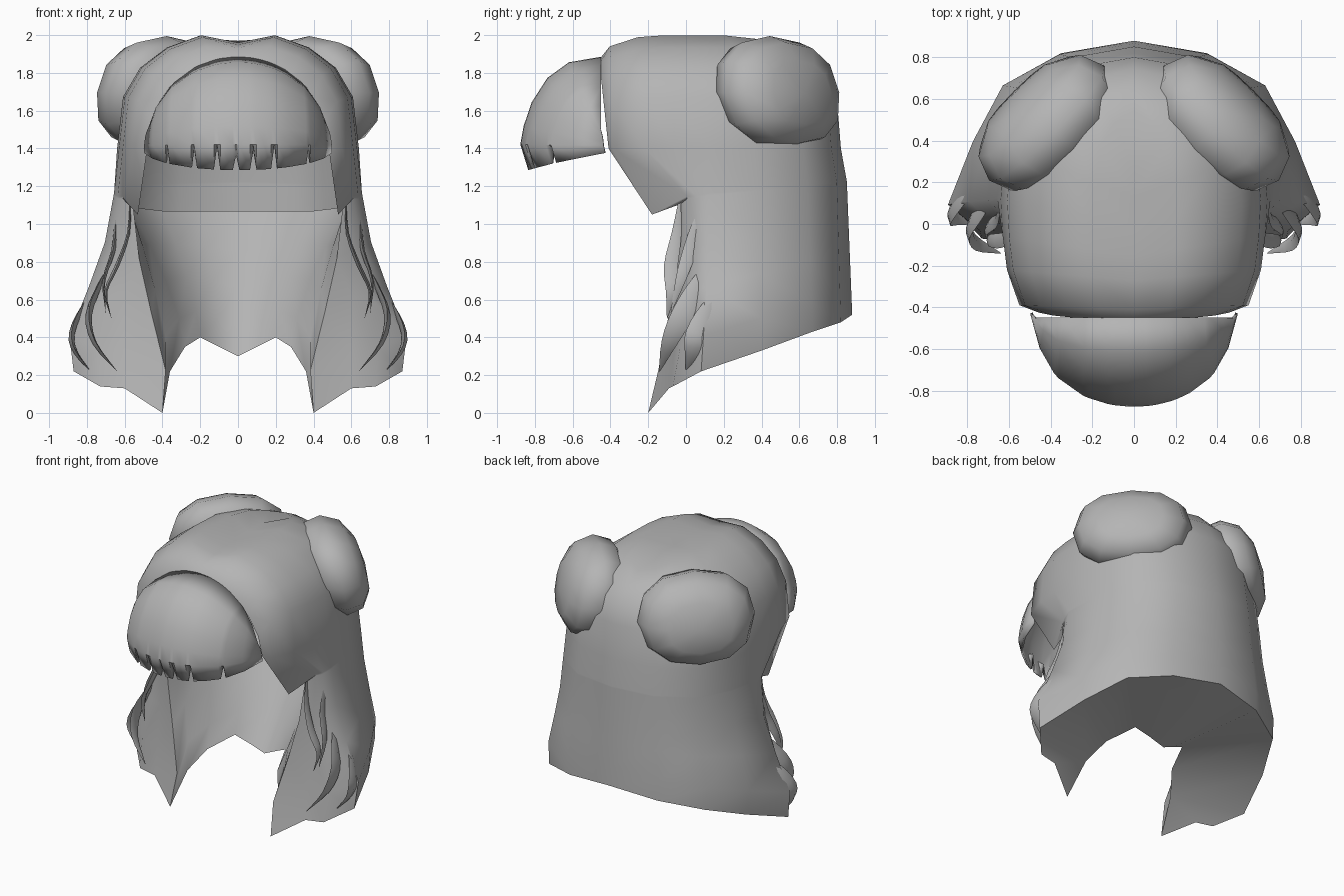
import bpy, bmesh
from math import sin, cos, radians, pi, asin
from mathutils import Vector

if "Cube" in bpy.data.objects:
    bpy.data.objects.remove(bpy.data.objects["Cube"])

# Single hair colour
hair = bpy.data.materials.new("hair_grey")
hair.use_nodes = True
GREY = (0.46, 0.46, 0.46, 1)
hair.diffuse_color = GREY
hair.node_tree.nodes["Principled BSDF"].inputs["Base Color"].default_value = GREY


def finish(name, bm, angle=50, mirror=False, recalc=True):
    if mirror:
        parts = bm.faces[:] + bm.edges[:] + bm.verts[:]
        copy = bmesh.ops.duplicate(bm, geom=parts)["geom"]
        for g in copy:
            if isinstance(g, bmesh.types.BMVert):
                g.co.x = -g.co.x
        bmesh.ops.reverse_faces(bm, faces=[g for g in copy if isinstance(g, bmesh.types.BMFace)])
        bmesh.ops.remove_doubles(bm, verts=bm.verts[:], dist=0.0005)
    if recalc:
        bmesh.ops.recalc_face_normals(bm, faces=bm.faces[:])
    mesh = bpy.data.meshes.new(name)
    bm.to_mesh(mesh)
    bm.free()
    mesh.materials.append(hair)
    ob = bpy.data.objects.new(name, mesh)
    bpy.context.collection.objects.link(ob)
    bpy.ops.object.select_all(action="DESELECT")
    ob.select_set(True)
    bpy.context.view_layer.objects.active = ob
    bpy.ops.object.shade_smooth_by_angle(angle=radians(angle))
    return ob


def grid(bm, rows):
    for a, b in zip(rows, rows[1:]):
        for i in range(min(len(a), len(b)) - 1):
            bm.faces.new((a[i], b[i], b[i + 1], a[i + 1]))


# Main hair: half outlines from back centre round to the front edge
back = [(0, .82), (.3, .77), (.52, .62), (.62, .36), (.64, .12)]
brow = back + [(.63, -.06), (.61, -.22), (.55, -.39)]
neck = [(x, y * 1.03) for x, y in back] + [(.63, .06), (.61, .01), (.57, -.02)]
hem = [(0, .88, .52), (.35, .82, .48), (.62, .67, .43), (.76, .4, .33),
       (.87, .08, .22), (.73, -.07, .14), (.6, -.09, .13), (.4, -.2, 0)]
# inside of the nape slopes up and back to meet the shell
inner_hem = [(.36, -.06, .22), (.28, .05, .35), (.2, .25, .4), (.1, .28, .35), (0, .3, .3)]
inner_top = [(.58, .12, 1.12), (.57, .42, 1.09), (.4, .69, 1.07), (.2, .78, 1.07), (0, .82, 1.07)]
ridge_y = [.42, .36, .27, .13, -.03, -.15, -.27, -.41]
ridge_z = [1.96, 1.97, 2.0, 2.02, 2.02, 2.02, 2.01, 1.96]
BROW_Z = 1.4
NOTCH = .79

bm = bmesh.new()
rows = []
# height fraction and sideways flare
for t, flare in [(0, 1), (.16, 1.1), (.38, .65), (.58, .28), (NOTCH, .08), (.8, .07)]:
    row = []
    for (bx, by), (hx, hy, hz) in zip(neck, hem):
        drop = (1 - t) ** 2 if hy < .1 else 1 - t
        row.append((bx + (hx - bx) * flare, by + (hy - by) * drop, hz + t * (BROW_Z - hz)))
    if t > NOTCH:
        row[-1] = (.53, -.18, 1.05)
    else:
        s = t / NOTCH
        k = s ** 1.4
        for (tx, ty, tz), (hx, hy, hz) in zip(inner_top, inner_hem):
            row.append((hx + (tx - hx) * k, hy + (ty - hy) * s, hz + (tz - hz) * s))
    rows.append([bm.verts.new(p) for p in row])

# Crown: hollow shell whose columns arch to the parting, then curl to a front lip
for n in range(6):
    u = n * pi / 10
    c = cos(u) if n < 5 else 0
    rise = sin(u) ** .7
    row = []
    for (bx, by), ry, rz in zip(brow, ridge_y, ridge_z):
        dip = .06 if n == 5 and rz > 2 else .03 * (n == 5)
        row.append((bx * c, ry + (by - ry) * c, BROW_Z + (rz - BROW_Z) * rise - dip))
    row.append((.48 * c, -.41 - .05 * sin(u), BROW_Z + .47 * sin(u)))
    rows.append([bm.verts.new(p) for p in row])
grid(bm, rows)

# Underside and sideburn closing
low = rows[0]
for i in range(4):
    bm.faces.new((low[i], low[i + 1], low[11 - i], low[12 - i]))
bm.faces.new(low[4:9])
bm.faces.new((rows[5][7], rows[6][7], rows[6][8]))
finish("main_hair", bm, angle=60, mirror=True)

# Fringe: bulging quarter dome with narrow notches cut in the hem
notches = [-.37, -.23, -.11, -.01, .08, .19, .37]
angles = {radians(i * 16): 0 for i in range(-5, 6)}
for k, x in enumerate(notches):
    mid = asin(x / .5)
    angles = {a: h for a, h in angles.items() if abs(a - mid) > radians(5)}
    angles.update({mid - radians(2): 0, mid: .08 + .02 * (k % 3), mid + radians(2): 0})
bm = bmesh.new()
rows = []
for deg in (0, 18, 36, 54, 68, 78, 90):
    v = radians(deg)
    row = []
    for a in sorted(angles):
        rim = 1.41 - .11 * cos(a)
        top = 1.43 + .455 * cos(a)
        y = -.45 - .435 * cos(a) * sin(v) ** .8 + .1 * sin(v) * sin(a) ** 8
        z = rim + (top - rim) * cos(v)
        if deg == 90:
            y += .05 * cos(a)
            z += angles[a] - .015
        row.append(bm.verts.new((.5 * sin(a) * (.95 + .06 * sin(v)), y, z)))
    rows.append(row)
grid(bm, rows)
fringe = finish("fringe", bm, recalc=False)
thick = fringe.modifiers.new("thickness", "SOLIDIFY")
thick.thickness = .012
thick.offset = -1


# Buns: flattened faceted balls facing out and back, leaning in at the top
def bun(name, side):
    bm = bmesh.new()
    bmesh.ops.create_uvsphere(bm, u_segments=12, v_segments=6, radius=1)
    for v in bm.verts:
        # fuller, boxier edge than a plain ball
        p = Vector([abs(c) ** .85 * (1 if c > 0 else -1) for c in v.co])
        along, up = p.x * .39, p.y * .3
        out = p.z * .21 - p.y * .06
        v.co = (side * (.42 + (along + out) * .7071), .485 + (out - along) * .7071, 1.695 + up)
    finish(name, bm, angle=60)


bun("left_bun", 1)
bun("right_bun", -1)


# Loose side strands: tapered blades with a thin diamond section
def smooth_path(pts, steps=3):
    ext = [pts[0] * 2 - pts[1]] + pts + [pts[-1] * 2 - pts[-2]]
    out = []
    for a, b, c, d in zip(ext, ext[1:], ext[2:], ext[3:]):
        for k in range(steps):
            t = k / steps
            out.append(b + (c - a) * t / 2 + (a * 2 - b * 5 + c * 4 - d) * t * t / 2
                       + (b * 3 - a - c * 3 + d) * t ** 3 / 2)
    return out + [pts[-1]]


def strand(name, side, path, width):
    bm = bmesh.new()
    pts = smooth_path([Vector((side * x, y, z)) for x, y, z in path])
    rings = []
    last = len(pts) - 1
    for i, p in enumerate(pts):
        w = width * (.04 + max(sin(pi * i / last), 0))
        tangent = (pts[min(i + 1, last)] - pts[max(i - 1, 0)]).normalized()
        across = tangent.cross(Vector((side, 0, 0))).normalized()
        out = across.cross(tangent)
        ring = [p + across * w, p + out * w * .3, p - across * w, p - out * w * .3]
        ring = [bm.verts.new(q) for q in ring]
        rings.append(ring + ring[:1])
    grid(bm, rings)
    for r in (rings[0], rings[-1]):
        bm.faces.new(r[:4])
    finish(name, bm)


paths = {
    "front": ([(.57, -.03, 1.16), (.58, -.05, .95), (.64, -.08, .78), (.7, -.08, .64), (.67, -.1, .5)], .035),
    "upper": ([(.63, .15, 1.18), (.645, .07, 1.02), (.66, .02, .86), (.71, -.03, .7), (.7, -.08, .53)], .035),
    "middle": ([(.66, .14, .83), (.73, .06, .68), (.79, -.02, .52), (.76, -.09, .37), (.64, -.14, .22)], .055),
    "lower": ([(.73, .2, .67), (.82, .12, .56), (.88, .05, .42), (.86, .03, .32), (.78, .0, .22)], .05),
}
for side, word in ((1, "left"), (-1, "right")):
    for key, (path, width) in paths.items():
        strand(f"{word}_{key}_strand", side, path, width)
